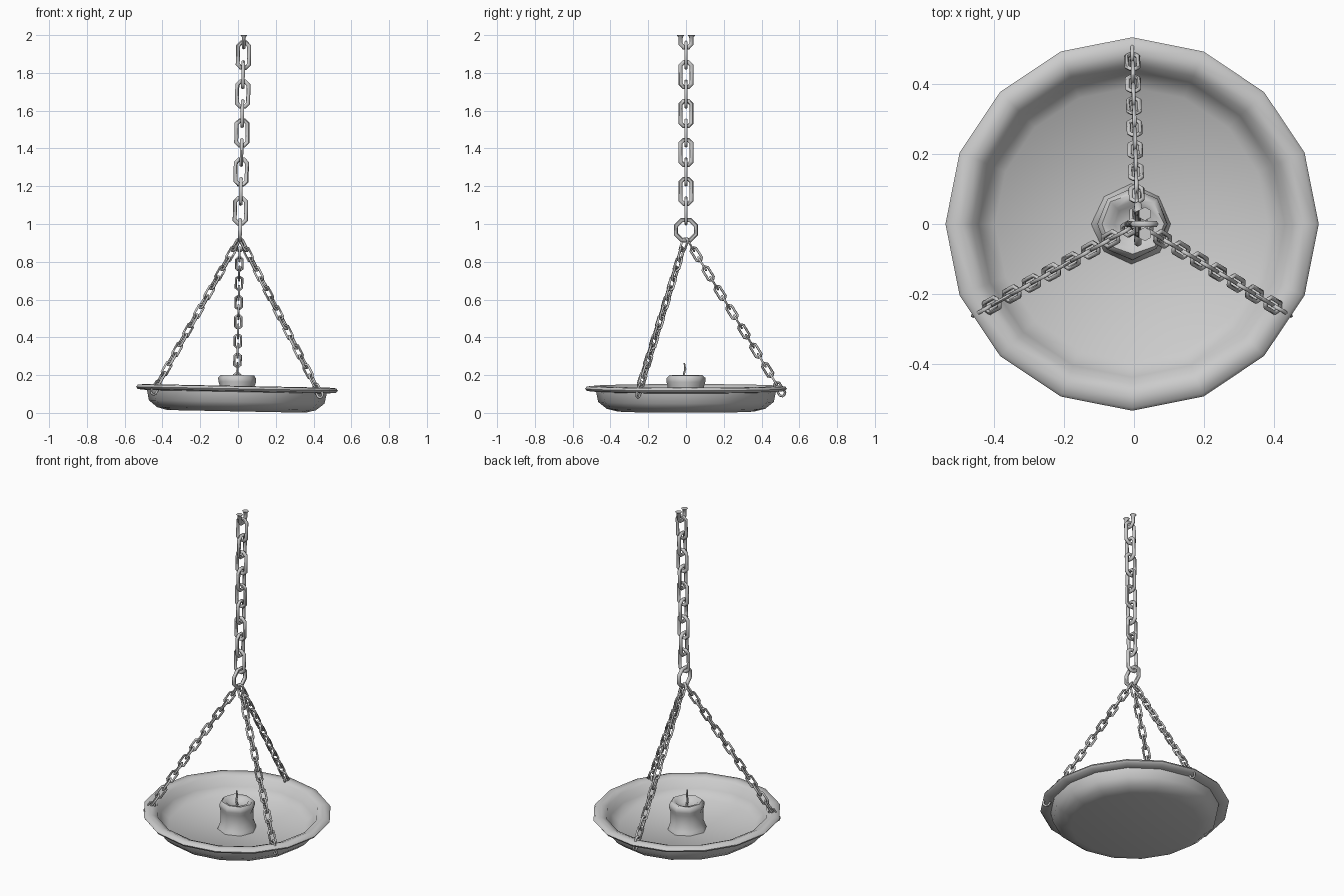
import bpy, bmesh, random
from math import pi, sin, cos, radians
from mathutils import Vector, Matrix

if "Cube" in bpy.data.objects:
    bpy.data.objects.remove(bpy.data.objects["Cube"])

random.seed(4)
# the whole lamp hangs with a slight lean
LEAN = Matrix.Translation((-0.008, 0, 0)) @ Matrix.Rotation(0.0195, 4, 'Y')
X, Y, Z = Vector((1, 0, 0)), Vector((0, 1, 0)), Vector((0, 0, 1))


def finish(name, bm, angle):
    bmesh.ops.recalc_face_normals(bm, faces=bm.faces)
    bm.transform(LEAN)
    me = bpy.data.meshes.new(name)
    bm.to_mesh(me)
    bm.free()
    ob = bpy.data.objects.new(name, me)
    bpy.context.collection.objects.link(ob)
    bpy.ops.object.select_all(action='DESELECT')
    ob.select_set(True)
    bpy.context.view_layer.objects.active = ob
    bpy.ops.object.shade_smooth_by_angle(angle=radians(angle))
    return ob


def lathe(bm, profile, sides, jitter=0.0):
    """Turn a profile whose first and last points lie on the axis."""
    rings = []
    for r, z in profile:
        if r == 0:
            rings.append([bm.verts.new((0, 0, z))] * sides)
        else:
            ring = []
            for i in range(sides):
                a, k = 2 * pi * i / sides, r + random.uniform(-jitter, jitter)
                ring.append(bm.verts.new((k * cos(a), k * sin(a), z)))
            rings.append(ring)
    for a, b in zip(rings, rings[1:]):
        for i in range(sides):
            j = (i + 1) % sides
            quad = list(dict.fromkeys((a[i], a[j], b[j], b[i])))
            bm.faces.new(quad)


def sweep(bm, pts, normal, radii, closed=True, sides=6):
    """Sweep a round wire along a planar path with mitred corners."""
    n, rings = len(pts), []
    for i, p in enumerate(pts):
        before = pts[i - 1] if closed or i else p
        after = pts[(i + 1) % n] if closed or i < n - 1 else p
        t1, t2 = (p - before), (after - p)
        t1 = t1.normalized() if t1.length else t2.normalized()
        t2 = t2.normalized() if t2.length else t1
        t = (t1 + t2).normalized()
        out = normal.cross(t) / max(0.5, t.dot(t1))
        rings.append([bm.verts.new(p + radii[i] * (cos(2 * pi * k / sides) * out
                      + sin(2 * pi * k / sides) * normal)) for k in range(sides)])
    for i in range(n if closed else n - 1):
        a, b = rings[i], rings[(i + 1) % n]
        for k in range(sides):
            j = (k + 1) % sides
            bm.faces.new((a[k], a[j], b[j], b[k]))
    if not closed:
        bm.faces.new(rings[0])
        bm.faces.new(rings[-1])


def link(bm, c, along, side, half_l, half_w, wire):
    """Chain link: a rectangle of wire with cut corners."""
    l, w = half_l - wire, half_w - wire
    k = w * 0.6
    shape = [(w, -l + k), (w, l - k), (w - k, l), (k - w, l),
             (-w, l - k), (-w, k - l), (k - w, -l), (w - k, -l)]
    pts = [c + side * u + along * v for u, v in shape]
    sweep(bm, pts, side.cross(along), [wire] * 8)


# shallow dish with a wide lip
bm = bmesh.new()
lathe(bm, [(0, .008), (.365, .008), (.42, .022), (.465, .058), (.476, .112),
           (.525, .116), (.534, .128), (.525, .14), (.49, .143), (.458, .13),
           (.438, .08), (.39, .038), (0, .028)], 16)
finish("dish", bm, 60)

# candle with a puddle of wax at its foot and a hollow top
bm = bmesh.new()
lathe(bm, [(0, .025), (.115, .026), (.105, .05), (.094, .08), (.095, .145),
           (.101, .165), (.101, .185), (.088, .2), (.066, .195), (.052, .178),
           (0, .172)], 8, 0.003)
finish("candle", bm, 60)

# bent wick
bm = bmesh.new()
sweep(bm, [Vector(p) for p in ((0, 0, .168), (0, -.011, .205), (0, -.003, .232),
                               (0, -.009, .265))],
      X, [.007, .006, .006, .004], closed=False, sides=5)
finish("wick", bm, 40)

# octagonal ring joining the chains
bm = bmesh.new()
sweep(bm, [Vector((0, .058 * cos(a), .968 + .058 * sin(a)))
           for a in [pi / 8 + i * pi / 4 for i in range(8)]], X, [.011] * 8)
finish("ring", bm, 60)

# main chain, links alternately turned, ending in an open half link
bm = bmesh.new()
for i in range(9):
    link(bm, Vector((0, 0, 1.07 + .103 * i)), Z, Y if i % 2 else X, .077, .04, .0105)
top = [(-.029, 2.0, .02), (-.029, 1.99, .012), (-.029, 1.953, .0105), (-.012, 1.935, .0105),
       (.012, 1.935, .0105), (.029, 1.953, .0105), (.029, 1.99, .012), (.029, 2.0, .02)]
sweep(bm, [Vector((0, y, z)) for y, z, r in top], X, [r for y, z, r in top], closed=False)
finish("main_chain", bm, 60)

# three thin chains down to the lip
for n, deg in enumerate((90, 210, 330)):
    bm = bmesh.new()
    a = radians(deg)
    radial, tangent = Vector((cos(a), sin(a), 0)), Vector((-sin(a), cos(a), 0))
    along = (radial - Z * 1.62).normalized()
    for i in range(16):
        r = .023 + .0315 * i
        link(bm, radial * r + Z * (.928 - 1.62 * r), along,
             along.cross(tangent) if i % 2 else tangent, .045, .0225, .0062)
    finish(f"dish_chain_{n + 1}", bm, 60)
